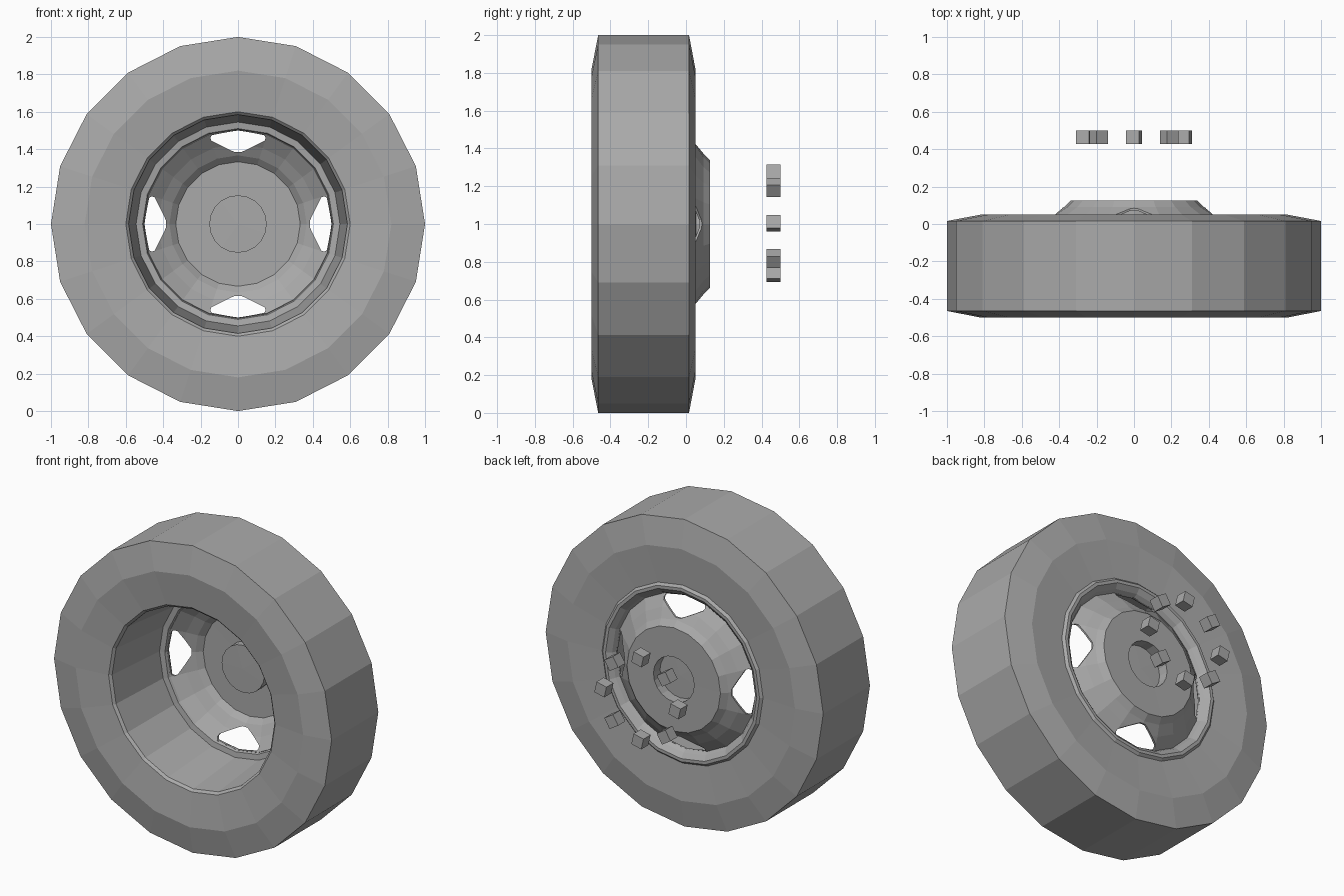
import bpy, bmesh
from math import pi, cos, sin, radians

SIDES = 20
CENTRE_Z = 1.0

cube = bpy.data.objects.get("Cube")
if cube:
    bpy.data.objects.remove(cube, do_unlink=True)

grey = bpy.data.materials.new("plain_grey")
grey.use_nodes = True
colour = (0.4, 0.4, 0.4, 1)
grey.diffuse_color = colour
grey.node_tree.nodes["Principled BSDF"].inputs["Base Color"].default_value = colour


def add_object(name, bm):
    bmesh.ops.remove_doubles(bm, verts=bm.verts, dist=1e-5)
    bmesh.ops.recalc_face_normals(bm, faces=bm.faces)
    mesh = bpy.data.meshes.new(name)
    bm.to_mesh(mesh)
    bm.free()
    mesh.materials.append(grey)
    obj = bpy.data.objects.new(name, mesh)
    bpy.context.collection.objects.link(obj)
    return obj


def lathe(name, profile, closed=False):
    """Turn a (radius, y) profile about the axle."""
    bm = bmesh.new()
    rings = []
    for i in range(SIDES):
        a = 2 * pi * i / SIDES
        rings.append([bm.verts.new((r * cos(a), y, CENTRE_Z + r * sin(a)))
                      for r, y in profile])
    n = len(profile)
    for i, ring in enumerate(rings):
        after = rings[(i + 1) % SIDES]
        for j in range(n if closed else n - 1):
            k = (j + 1) % n
            quad = [ring[j], ring[k], after[k], after[j]]
            if profile[j][0] == 0:
                quad.pop(3)
            elif profile[k][0] == 0:
                quad.pop(2)
            bm.faces.new(quad)
    return add_object(name, bm)


# Tyre: tread, chamfered shoulders and gently dished sidewalls
lathe("tyre", [(0.6, -0.475), (0.82, -0.5), (1, -0.465), (1, 0.016),
               (0.82, 0.05), (0.58, 0.035)])

# Rim: tapered barrel, inner ledge and raised back lip
lathe("rim", [(0.6, -0.475), (0.585, -0.46), (0.545, -0.03), (0.51, -0.025),
              (0.5, 0.0), (0.515, 0.025), (0.545, 0.05), (0.565, 0.05),
              (0.58, 0.035)], closed=False)

# Domed hub with a round recess in the middle
hub = lathe("hub", [(0, 0.055), (0.15, 0.055), (0.15, 0.122), (0.335, 0.122),
                    (0.37, 0.088), (0.43, 0.05), (0.47, 0.018), (0.505, -0.01)])
shell = hub.modifiers.new("shell", 'SOLIDIFY')
shell.thickness = 0.01
shell.offset = 0

# Four vent holes cut through the hub
vent = [(0.385, -0.02), (0.385, 0.02), (0.445, 0.142), (0.46, 0.148),
        (0.475, 0.14), (0.502, 0), (0.475, -0.14), (0.46, -0.148), (0.445, -0.142)]
bm = bmesh.new()
for q in range(4):
    c, s = cos(q * pi / 2), sin(q * pi / 2)
    front, back = [[bm.verts.new((r * c - t * s, y, CENTRE_Z + r * s + t * c))
                    for r, t in vent] for y in (-0.2, 0.3)]
    bm.faces.new(front)
    bm.faces.new(back[::-1])
    for j in range(len(vent)):
        k = (j + 1) % len(vent)
        bm.faces.new([front[j], back[j], back[k], front[k]])
cutter = add_object("vent_cutter", bm)
cutter.hide_render = True
cut = hub.modifiers.new("vents", 'BOOLEAN')
cut.operation = 'DIFFERENCE'
cut.solver = 'EXACT'
cut.object = cutter
depsgraph = bpy.context.evaluated_depsgraph_get()
baked = bpy.data.meshes.new_from_object(hub.evaluated_get(depsgraph))
hub.modifiers.clear()
hub.data = baked
bpy.data.objects.remove(cutter, do_unlink=True)

# Ring of eight wheel nuts standing off behind the hub
for i in range(8):
    a = i * pi / 4
    bm = bmesh.new()
    bmesh.ops.create_cube(bm, size=0.073)
    nut = add_object(f"wheel_nut_{i + 1}", bm)
    nut.location = (0.267 * cos(a), 0.4635, CENTRE_Z + 0.005 + 0.267 * sin(a))
    nut.rotation_euler.y = -(a + radians(13))
